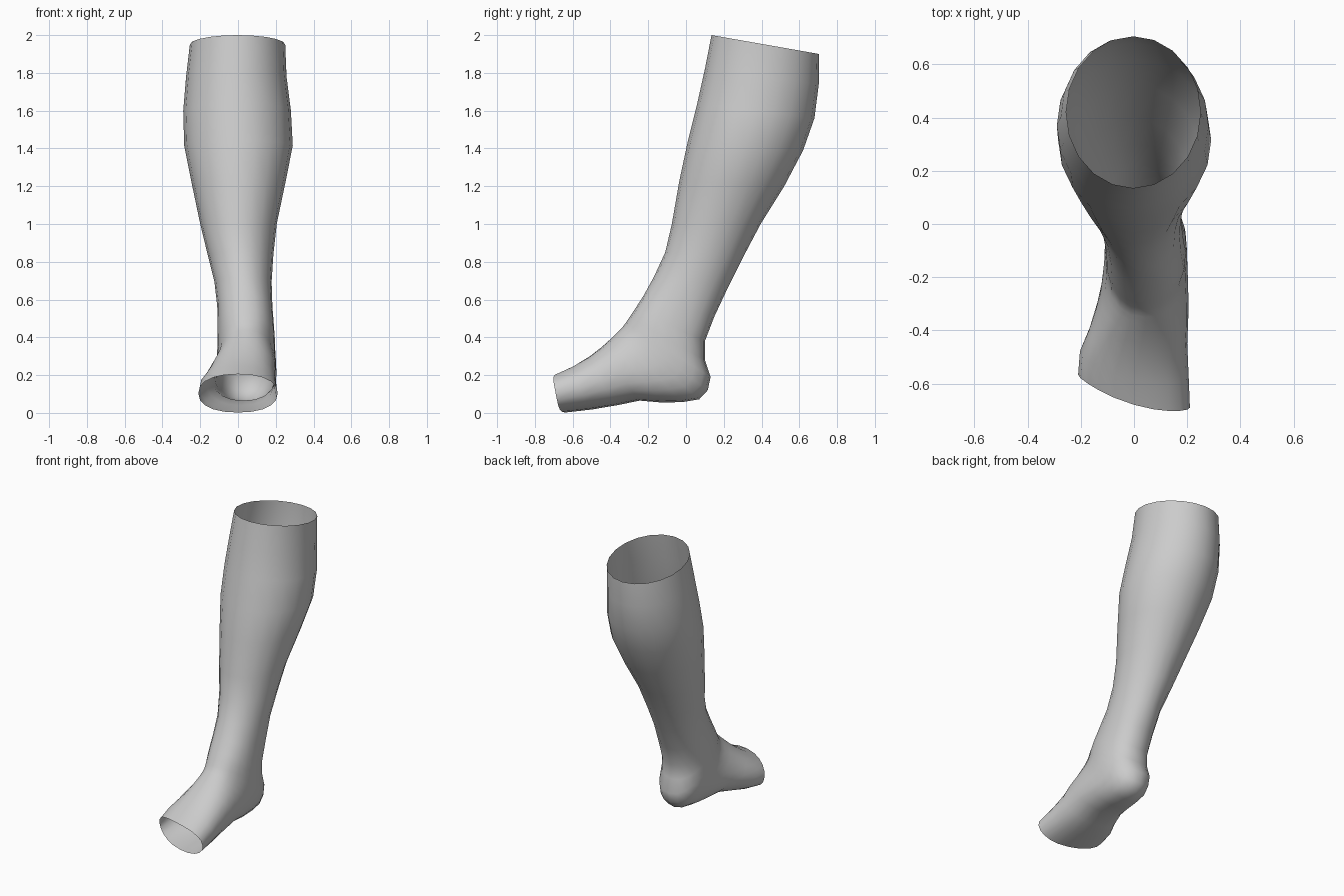
import bpy
import bmesh
from math import sin, cos, pi, radians

SIDES = 20

# Remove the default cube
default_cube = bpy.data.objects.get("Cube")
if default_cube:
    bpy.data.objects.remove(default_cube, do_unlink=True)

# Plain grey material
grey = bpy.data.materials.new("plain_grey")
grey.use_nodes = True
colour = (0.6, 0.6, 0.6, 1)
grey.diffuse_color = colour
grey.node_tree.nodes["Principled BSDF"].inputs["Base Color"].default_value = colour

# Each ring: shin y, z, then calf y, z, then right and left x
calf_rings = [
    (.135, 2.0, .705, 1.9, -.255, .25),
    (.1, 1.82, .703, 1.74, -.275, .257),
    (.06, 1.64, .68, 1.56, -.29, .28),
    (.01, 1.44, .62, 1.39, -.285, .29),
    (-.035, 1.23, .52, 1.2, -.245, .25),
    (-.075, 1.0, .395, 1.0, -.2, .205),
    (-.11, .85, .3, .82, -.16, .187),
    (-.17, .72, .225, .67, -.125, .178),
]

# Each ring: instep y, z, then heel or sole y, z, then right and left x
foot_rings = [
    (-.225, .62, .15, .51, -.11, .182),
    (-.27, .55, .1, .38, -.108, .19),
    (-.3, .505, .1, .28, -.108, .195),
    (-.32, .475, .13, .19, -.11, .197),
    (-.335, .455, .115, .12, -.11, .2),
    (-.35, .44, .07, .072, -.112, .2),
    (-.37, .42, -.02, .057, -.117, .202),
    (-.4, .39, -.13, .055, -.127, .204),
    (-.45, .35, -.25, .065, -.145, .204),
    (-.52, .3, -.38, .04, -.17, .2),
    (-.61, .25, -.52, .018, -.203, .205),
    (-.71, .205, -.67, .002, -.21, .21),
]


def soften(value, power):
    """Square off a circle slightly while keeping the sign."""
    return abs(value) ** power * (1 if value >= 0 else -1)


def add_ring(bm, row, power, slant):
    """Make one closed cross-section, slanting back towards the right side."""
    front_y, front_z, back_y, back_z, right_x, left_x = row
    ring = []
    for i in range(SIDES):
        angle = 2 * pi * i / SIDES
        across = soften(sin(angle), power)
        along = (1 - soften(cos(angle), power)) / 2
        x = (right_x + left_x) / 2 + across * (left_x - right_x) / 2
        y = front_y + (back_y - front_y) * along
        z = front_z + (back_z - front_z) * along
        y += slant * max(left_x - x, 0) ** 2
        ring.append(bm.verts.new((x, y, z)))
    return ring


# Leg sleeve: one open tube from below the knee, round the heel, to the toes
bm = bmesh.new()
rings = [add_ring(bm, row, 1, 0) for row in calf_rings]
for index, row in enumerate(foot_rings):
    remaining = len(foot_rings) - 1 - index
    slant = .7 * max(0, 1 - remaining / 4)
    rings.append(add_ring(bm, row, .88, slant))

for upper, lower in zip(rings, rings[1:]):
    for i in range(SIDES):
        j = (i + 1) % SIDES
        bm.faces.new((upper[i], lower[i], lower[j], upper[j]))
bmesh.ops.recalc_face_normals(bm, faces=bm.faces)

mesh = bpy.data.meshes.new("leg_sleeve")
bm.to_mesh(mesh)
bm.free()
mesh.materials.append(grey)
leg_sleeve = bpy.data.objects.new("leg_sleeve", mesh)
bpy.context.collection.objects.link(leg_sleeve)

# Smooth shading
bpy.ops.object.select_all(action='DESELECT')
leg_sleeve.select_set(True)
bpy.context.view_layer.objects.active = leg_sleeve
bpy.ops.object.shade_smooth_by_angle(angle=radians(60))
